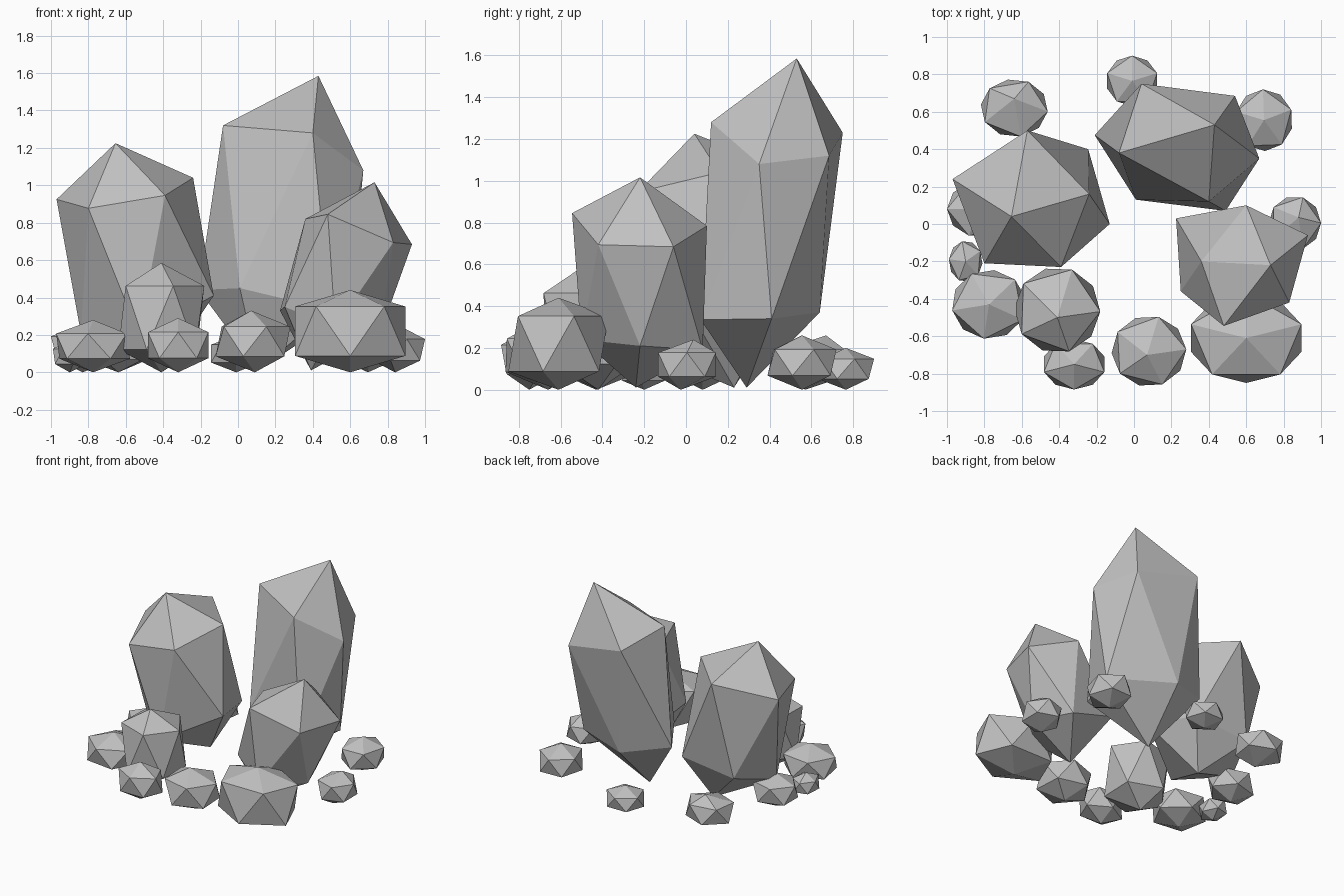
import bpy, bmesh
from math import sin, cos, radians

cube = bpy.data.objects.get("Cube")
if cube:
    bpy.data.objects.remove(cube, do_unlink=True)

# Single stone colour
stone = bpy.data.materials.new("grey_stone")
stone.use_nodes = True
stone.diffuse_color = (0.53, 0.53, 0.53, 1)
bsdf = stone.node_tree.nodes["Principled BSDF"]
bsdf.inputs["Base Color"].default_value = stone.diffuse_color
bsdf.inputs["Roughness"].default_value = 0.9


def faceted(name, points):
    """Wrap corner points in a flat-shaded convex shell."""
    bm = bmesh.new()
    for p in points:
        bm.verts.new(p)
    bmesh.ops.convex_hull(bm, input=bm.verts[:])
    bmesh.ops.recalc_face_normals(bm, faces=bm.faces[:])
    mesh = bpy.data.meshes.new(name)
    bm.to_mesh(mesh)
    bm.free()
    mesh.materials.append(stone)
    obj = bpy.data.objects.new(name, mesh)
    bpy.context.collection.objects.link(obj)


def crystal(name, tip, foot, shoulders, hips):
    """Tall stone: a tip, five shoulder corners, five hip corners and a foot."""
    faceted(name, [tip, foot] + shoulders + hips)


def boulder(name, x, y, rx, ry, height, phase, ring=0.74, lean=(0, 0)):
    """Squat twelve-cornered stone resting on the ground."""
    points = []
    for t, turn in ((ring, 0), (1 - ring, 36)):
        for i in range(5):
            a = radians(phase + turn + 72 * i)
            points.append((x + rx * cos(a), y + ry * sin(a), height * t))
    points.append((x + lean[0], y + lean[1], height))
    points.append((x - lean[0], y - lean[1], 0))
    faceted(name, points)


# Three tall crystals
crystal("tall_crystal", (0.43, 0.53, 1.585), (0.11, 0.29, 0.01),
        [(-0.08, 0.38, 1.32), (0.40, 0.12, 1.28), (0.67, 0.35, 1.08),
         (0.54, 0.685, 1.12), (0.04, 0.75, 1.23)],
        [(0.60, 0.41, 0.34), (0.13, 0.64, 0.37), (-0.21, 0.475, 0.44),
         (0.01, 0.13, 0.45), (0.49, 0.07, 0.335)])
crystal("right_crystal", (-0.655, 0.04, 1.225), (-0.40, 0.23, 0.01),
        [(-0.97, 0.24, 0.925), (-0.57, 0.50, 1.04), (-0.24, 0.16, 1.04),
         (-0.39, -0.23, 0.946), (-0.80, -0.21, 0.877)],
        [(-0.13, 0.0, 0.41), (-0.53, -0.22, 0.20), (-0.84, 0.08, 0.21),
         (-0.70, 0.41, 0.30), (-0.245, 0.40, 0.35)])
crystal("left_crystal", (0.73, -0.22, 1.016), (0.39, -0.24, 0.01),
        [(0.93, -0.06, 0.684), (0.83, -0.42, 0.694), (0.48, -0.545, 0.845),
         (0.36, -0.2, 0.82), (0.60, 0.10, 0.784)],
        [(0.25, -0.36, 0.35), (0.225, 0.03, 0.33), (0.63, 0.08, 0.19),
         (0.76, -0.22, 0.21), (0.52, -0.50, 0.24)])

# Boulders scattered around the crystals
boulder("large_front_boulder", 0.6, -0.61, 0.31, 0.24, 0.44, 18, 0.8)
boulder("upright_front_boulder", -0.41, -0.46, 0.23, 0.23, 0.585, 70, 0.79, (0, -0.04))
boulder("middle_front_boulder", 0.08, -0.68, 0.20, 0.19, 0.33, 3, lean=(-0.01, -0.02))
boulder("small_front_boulder", -0.32, -0.75, 0.17, 0.135, 0.29, 54)
boulder("right_front_boulder", -0.775, -0.43, 0.20, 0.185, 0.28, 46)
boulder("right_pebble", -0.90, -0.20, 0.09, 0.11, 0.17, 30)
boulder("right_side_boulder", -0.83, 0.08, 0.17, 0.15, 0.26, 36)
boulder("right_back_boulder", -0.64, 0.62, 0.18, 0.155, 0.26, 65, lean=(0, 0.05))
boulder("left_back_boulder", 0.695, 0.555, 0.155, 0.165, 0.26, 20)
boulder("back_boulder", -0.01, 0.765, 0.14, 0.135, 0.20, 90)
boulder("left_side_boulder", 0.86, 0.005, 0.14, 0.145, 0.24, 0, lean=(0.02, 0.03))
